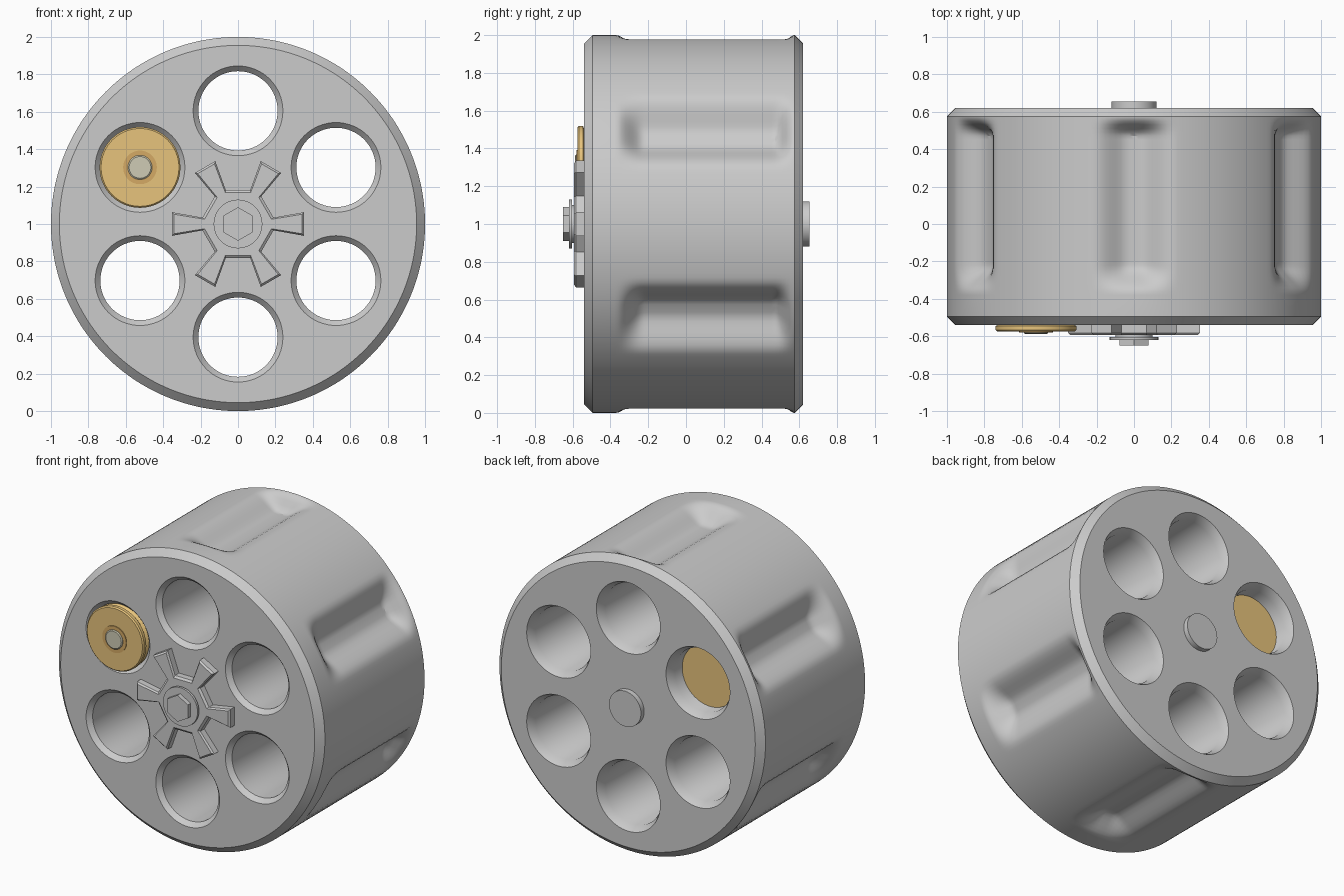
import bpy, bmesh, math
from mathutils import Vector

if "Cube" in bpy.data.objects:
    bpy.data.objects.remove(bpy.data.objects["Cube"])

TAU = 2 * math.pi


def finish(name, bm, mat=None, angle=30):
    bmesh.ops.recalc_face_normals(bm, faces=bm.faces)
    me = bpy.data.meshes.new(name)
    bm.to_mesh(me)
    bm.free()
    ob = bpy.data.objects.new(name, me)
    bpy.context.collection.objects.link(ob)
    if mat:
        me.materials.append(mat)
    smooth(ob, angle)
    return ob


def smooth(ob, angle=30):
    bpy.ops.object.select_all(action='DESELECT')
    ob.select_set(True)
    bpy.context.view_layer.objects.active = ob
    bpy.ops.object.shade_smooth_by_angle(angle=math.radians(angle))


def loft(bm, rings):
    """Skin a list of closed rings of points and cap both ends."""
    vs = [[bm.verts.new(p) for p in ring] for ring in rings]
    n = len(vs[0])
    for a, b in zip(vs, vs[1:]):
        for i in range(n):
            j = (i + 1) % n
            bm.faces.new((a[i], a[j], b[j], b[i]))
    bm.faces.new(vs[0])
    bm.faces.new(vs[-1])


def lathe(bm, profile, segs=64, cx=0.0, cz=1.0, start=0.0):
    """Turn (radius, y) points around an axis along y."""
    loft(bm, [[(cx + r * math.cos(start + TAU * i / segs), y,
                cz + r * math.sin(start + TAU * i / segs)) for i in range(segs)]
              for r, y in profile])


def turned(name, profile, mat=None, **kw):
    bm = bmesh.new()
    lathe(bm, profile, **kw)
    return finish(name, bm, mat)


def material(name, col):
    m = bpy.data.materials.new(name)
    m.diffuse_color = (*col, 1)
    m.use_nodes = True
    m.node_tree.nodes["Principled BSDF"].inputs["Base Color"].default_value = m.diffuse_color
    return m


def step(a, b, x):
    t = min(1, max(0, (x - a) / (b - a)))
    return t * t * (3 - 2 * t)


brass = material("brass", (0.80, 0.55, 0.20))
dark_brass = material("dark_brass", (0.66, 0.40, 0.13))
nickel = material("nickel", (0.62, 0.60, 0.46))

# drum body: a tube with six shallow flutes pressed into its side
SEGS = 240


def drum_radius(a, y):
    off = (a - math.pi / 6 + math.pi / 6) % (math.pi / 3) - math.pi / 6
    across = 1 - step(0.03, 0.225, abs(math.sin(off)))
    along = step(-0.37, -0.22, y) * (1 - step(0.47, 0.57, y))
    return 1 - 0.105 * across * along


rows = [(0.955, -0.54), (1, -0.495)]
rows += [(1, -0.38 + 0.95 * i / 48) for i in range(49)]
rows += [(1, 0.575), (0.955, 0.62)]
bm = bmesh.new()
loft(bm, [[(r * drum_radius(a, y) * math.cos(a), y, 1 + r * drum_radius(a, y) * math.sin(a))
           for a in (TAU * (i / SEGS) + math.pi / 6 for i in range(SEGS))]
          for r, y in rows])
drum = finish("drum_body", bm)

# six bevelled bores cut through the drum
BORE = 0.605
bm = bmesh.new()
for k in range(6):
    a = math.pi / 6 + k * math.pi / 3
    lathe(bm, [(0.24, -0.7), (0.24, -0.54), (0.212, -0.51), (0.212, 0.565),
               (0.24, 0.62), (0.24, 0.8)],
          cx=BORE * math.cos(a), cz=1 + BORE * math.sin(a))
cutter = finish("bore_cutter", bm)
cutter.hide_render = True
mod = drum.modifiers.new("bores", 'BOOLEAN')
mod.operation = 'DIFFERENCE'
mod.solver = 'EXACT'
mod.object = cutter
bpy.context.view_layer.objects.active = drum
bpy.ops.object.modifier_apply(modifier=mod.name)
bpy.data.objects.remove(cutter)
smooth(drum)

# brass insert in the upper left bore
spot = dict(cx=-BORE * math.cos(math.pi / 6), cz=1 + BORE * 0.5)
turned("insert_case", [(0.208, -0.575), (0.216, -0.567), (0.216, -0.545), (0.19, -0.535),
                       (0.19, -0.515), (0.209, -0.49), (0.209, 0.49)], brass, **spot)
turned("insert_ring", [(0.09, -0.58), (0.09, -0.56)], dark_brass, segs=48, **spot)
turned("insert_button", [(0.058, -0.588), (0.065, -0.583), (0.065, -0.56)], nickel, segs=48, **spot)

# six-armed star plate with a bevelled front edge
def star(y, inset):
    ring = []
    for k in range(6):
        a = k * math.pi / 3
        for u, v in ((0.19 - inset, -0.034 + inset * 0.8), (0.352 - inset, -0.063 + inset),
                     (0.352 - inset, 0.063 - inset), (0.19 - inset, 0.034 - inset * 0.8)):
            ring.append((u * math.cos(a) - v * math.sin(a), y,
                         1 + u * math.sin(a) + v * math.cos(a)))
    return ring


bm = bmesh.new()
loft(bm, [star(-0.593, 0.011), star(-0.582, 0), star(-0.53, 0)])
finish("star_plate", bm, angle=15)

# centre screw: collar, washer and hexagonal head
turned("screw_collar", [(0.10, -0.61), (0.10, -0.58)], segs=48)
turned("screw_washer", [(0.13, -0.62), (0.13, -0.604)])
turned("hex_head", [(0.09, -0.65), (0.09, -0.61)], segs=6, start=math.pi / 2)

# axle pin at the back
turned("axle_pin", [(0.12, 0.58), (0.12, 0.655)])
